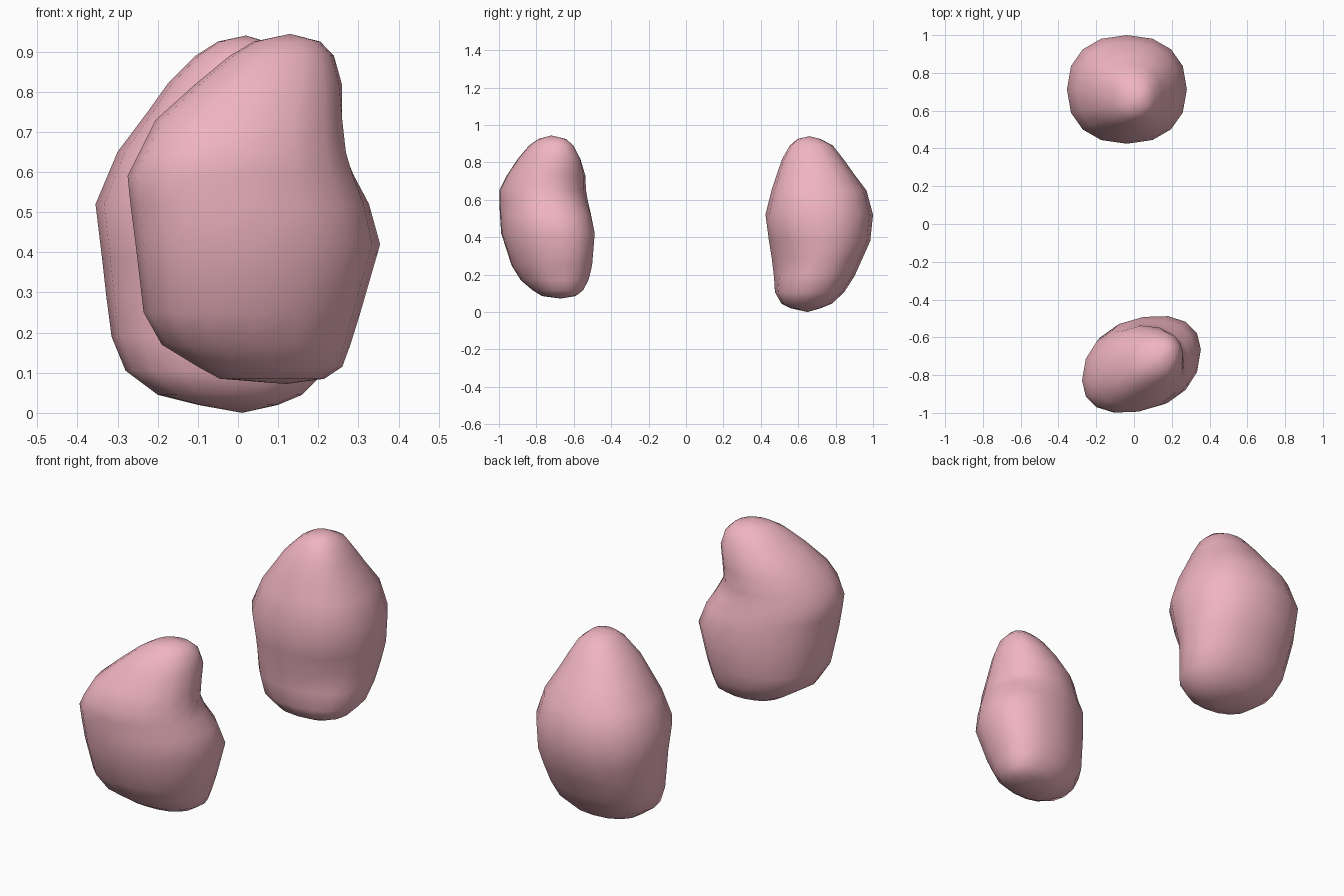
import bpy, bmesh, math

SIDES = 16
pink = bpy.data.materials.new("pink")
pink.diffuse_color = (0.87, 0.46, 0.53, 1)


def soft(v, p=0.88):
    return math.copysign(abs(v) ** p, v)


def bean(name, rings, bottom, top, skew, dent):
    """Loft rounded rings (z, x0, x1, y0, y1), dented on one side."""
    d_ang, d_z, d_depth = dent
    bm = bmesh.new()
    loops = []
    for z, x0, x1, y0, y1 in rings:
        cx, cy = (x0 + x1) / 2, (y0 + y1) / 2
        hx, hy = (x1 - x0) / 2, (y1 - y0) / 2
        loop = []
        for k in range(SIDES):
            t = 2 * math.pi * k / SIDES
            x = hx * soft(math.cos(t))
            y = hy * soft(math.sin(t + skew))
            a = math.atan2(y, x) - d_ang
            a = math.atan2(math.sin(a), math.cos(a))
            push = d_depth * math.exp(-(a / 0.55) ** 2 - ((z - d_z) / 0.13) ** 2)
            f = 1 - push / math.hypot(x, y)
            loop.append(bm.verts.new((cx + x * f, cy + y * f, z)))
        loops.append(loop)
    for lo, hi in zip(loops, loops[1:]):
        for k in range(SIDES):
            j = (k + 1) % SIDES
            bm.faces.new((lo[k], lo[j], hi[j], hi[k]))
    for loop, tip in ((loops[0], bottom), (loops[-1], top)):
        v = bm.verts.new(tip)
        for k in range(SIDES):
            bm.faces.new((loop[k], loop[(k + 1) % SIDES], v))
    bmesh.ops.recalc_face_normals(bm, faces=bm.faces)
    for f in bm.faces:
        f.smooth = True
    mesh = bpy.data.meshes.new(name)
    bm.to_mesh(mesh)
    bm.free()
    mesh.materials.append(pink)
    ob = bpy.data.objects.new(name, mesh)
    bpy.context.collection.objects.link(ob)
    return ob


# Front lobe, notched high on its inner side
bean("front_bean", [
    (0.085, -0.045, 0.215, -0.77, -0.59),
    (0.115, -0.10, 0.26, -0.82, -0.55),
    (0.17, -0.19, 0.28, -0.885, -0.52),
    (0.25, -0.235, 0.305, -0.935, -0.50),
    (0.42, -0.255, 0.355, -0.99, -0.485),
    (0.52, -0.268, 0.335, -0.997, -0.50),
    (0.59, -0.275, 0.31, -1.0, -0.515),
    (0.65, -0.245, 0.292, -1.0, -0.525),
    (0.73, -0.205, 0.28, -0.96, -0.53),
    (0.82, -0.105, 0.265, -0.90, -0.56),
    (0.89, -0.02, 0.24, -0.84, -0.60),
    (0.925, 0.04, 0.205, -0.79, -0.64),
], (0.12, -0.67, 0.072), (0.13, -0.72, 0.944), 0.25, (0.65, 0.66, 0.05))

# Back lobe, notched low on its inner side
bean("back_bean", [
    (0.02, -0.10, 0.10, 0.56, 0.72),
    (0.045, -0.20, 0.16, 0.51, 0.78),
    (0.105, -0.28, 0.22, 0.475, 0.845),
    (0.19, -0.315, 0.245, 0.468, 0.90),
    (0.29, -0.328, 0.265, 0.455, 0.945),
    (0.38, -0.338, 0.275, 0.442, 0.985),
    (0.52, -0.355, 0.28, 0.425, 1.0),
    (0.65, -0.30, 0.24, 0.457, 0.965),
    (0.75, -0.225, 0.185, 0.49, 0.89),
    (0.82, -0.175, 0.15, 0.515, 0.84),
    (0.89, -0.105, 0.11, 0.555, 0.785),
    (0.925, -0.05, 0.07, 0.595, 0.72),
], (0.01, 0.65, 0.0), (0.02, 0.66, 0.94), 0.0, (-0.7, 0.27, 0.04))
